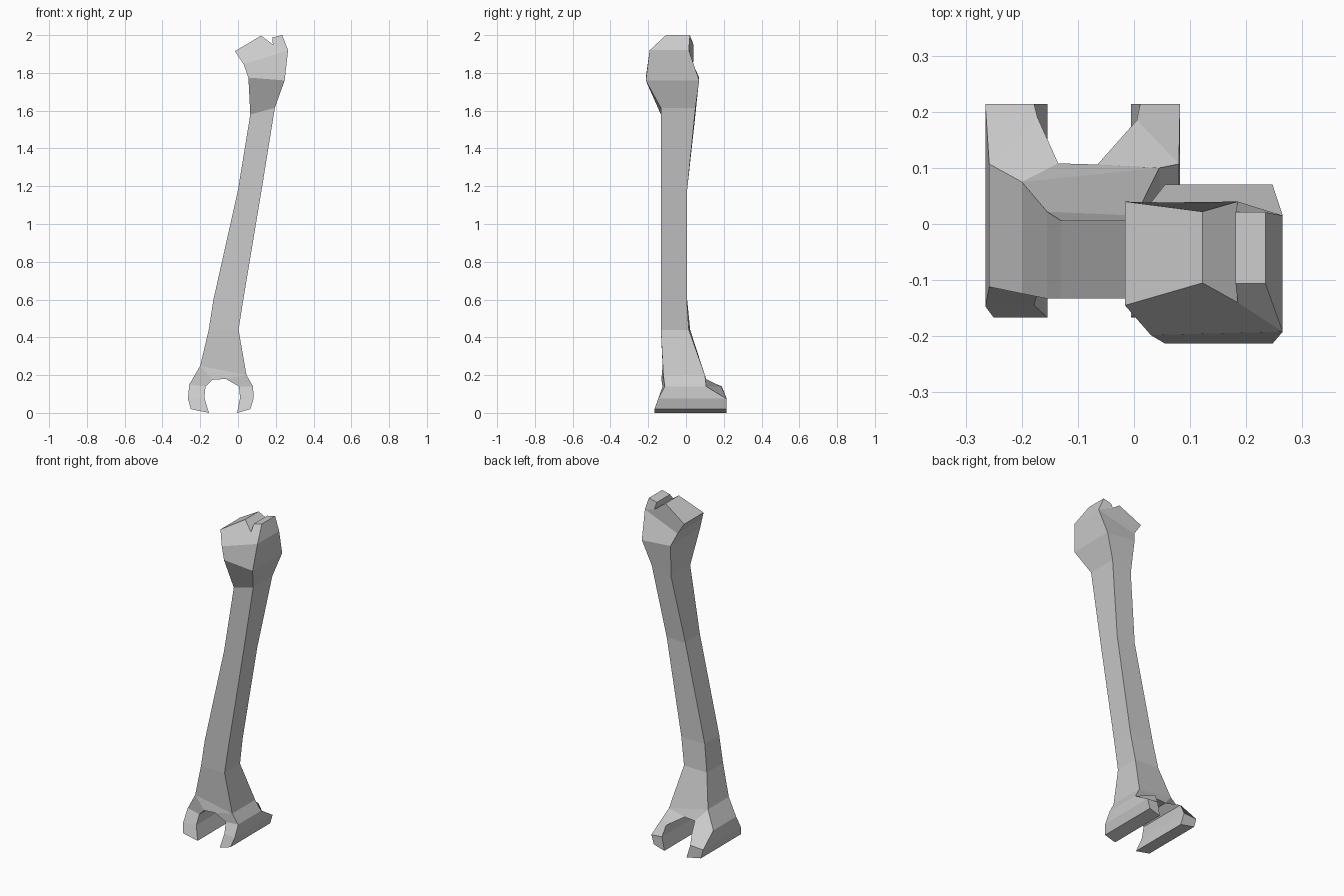
import bpy, bmesh

if "Cube" in bpy.data.objects:
    bpy.data.objects.remove(bpy.data.objects["Cube"])

# Every profile point is (x, z, front y, back y); the outline is spanned front to back.
# Shaft edges, bottom to top
shaft_left = [(-.2, .25, -.124, .075), (-.155, .44, -.133, .022), (-.13, .6, -.133, .006),
              (0, 1.18, -.133, .006), (.065, 1.58, -.133, .05), (.055, 1.775, -.213, .07),
              (.03, 1.845, -.198, .038)]
shaft_right = [(.045, .2, -.12, .1), (.003, .44, -.133, .015), (.028, .6, -.133, .004),
               (.125, 1.18, -.133, .006), (.195, 1.615, -.133, .05), (.247, 1.76, -.213, .07),
               (.265, 1.92, -.192, .015)]

# Hip end: slanted ball face, V notch and raised knob
ball = [(-.016, 1.915, -.145, .04), (.122, 1.997, -.105, .022), (.185, 1.95, -.14, .04)]
knob = [(.181, 1.987, -.106, .021), (.234, 2.0, -.106, .021)]

# Knee end: two prongs (outer and inner edges, top to bottom) around an arch
left_outer = [(-.258, .15, -.112, .107), (-.265, .075, -.147, .214), (-.25, .02, -.167, .214)]
left_inner = [(-.172, .14, -.124, .19), (-.178, .08, -.145, .214), (-.154, 0, -.167, .214)]
right_outer = [(.08, .14, -.112, .107), (.082, .075, -.147, .214), (.066, .02, -.167, .214)]
right_inner = [(.005, .14, -.124, .185), (.011, .08, -.145, .214), (-.005, 0, -.167, .214)]
arch = [(-.135, .175, -.13, .108), (-.065, .18, -.13, .106)]

bm = bmesh.new()
pairs = {}


def pair(p):
    """Front and back vertex of a profile point."""
    if p not in pairs:
        x, z, f, b = p
        pairs[p] = (bm.verts.new((x, f, z)), bm.verts.new((x, b, z)))
    return pairs[p]


def patch(points):
    """Matching front and back face."""
    for side in (0, 1):
        vs = [pair(p)[side] for p in points]
        bm.faces.new(vs if side == 0 else vs[::-1])


def ladder(a, b):
    for i in range(len(a) - 1):
        patch([a[i], b[i], b[i + 1], a[i + 1]])


ladder(shaft_left, shaft_right)
ladder(left_outer, left_inner)
ladder(right_inner, right_outer)

# Head patches
patch([shaft_left[-1], shaft_right[-1], ball[2], ball[1], ball[0]])
patch([ball[2], shaft_right[-1], knob[1], knob[0]])

# Patches joining the shaft to the prongs
patch([shaft_left[0], left_outer[0], left_inner[0], arch[0]])
patch([shaft_left[0], arch[0], arch[1], shaft_right[0]])
patch([shaft_right[0], arch[1], right_inner[0], right_outer[0]])

# Side walls all around the outline
outline = (shaft_left + ball + knob + shaft_right[::-1] + right_outer
           + right_inner[::-1] + arch[::-1] + left_inner + left_outer[::-1])
for p, q in zip(outline, outline[1:] + outline[:1]):
    bm.faces.new((pair(p)[0], pair(q)[0], pair(q)[1], pair(p)[1]))

bmesh.ops.recalc_face_normals(bm, faces=bm.faces[:])
mesh = bpy.data.meshes.new("thigh_bone")
bm.to_mesh(mesh)
bm.free()
bpy.context.collection.objects.link(bpy.data.objects.new("thigh_bone", mesh))
